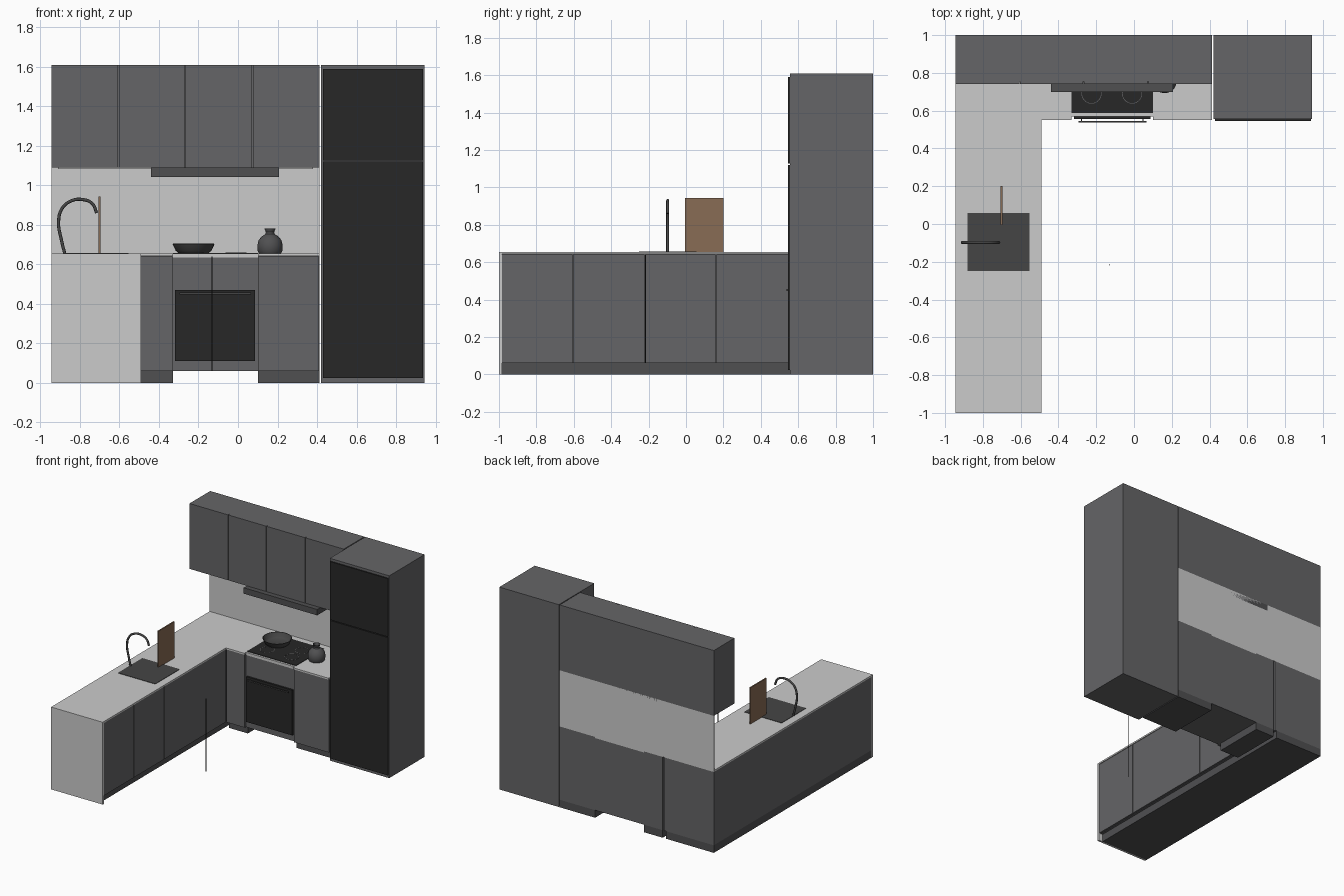
import bpy, bmesh, math
from mathutils import Vector

if "Cube" in bpy.data.objects:
    bpy.data.objects.remove(bpy.data.objects["Cube"])


def material(name, r, g, b):
    m = bpy.data.materials.new(name)
    m.diffuse_color = (r, g, b, 1)
    m.use_nodes = True
    m.node_tree.nodes["Principled BSDF"].inputs["Base Color"].default_value = m.diffuse_color
    return m


GREY = material("cabinet_grey", 0.13, 0.13, 0.135)
DARK = material("toe_grey", 0.08, 0.08, 0.083)
BLACK = material("black_glass", 0.02, 0.02, 0.02)
STONE = material("pale_stone", 0.75, 0.74, 0.72)
WOOD = material("brown_wood", 0.25, 0.15, 0.09)
METAL = material("dark_metal", 0.06, 0.06, 0.06)


def finish(name, bm, mat, smooth=False):
    me = bpy.data.meshes.new(name)
    bmesh.ops.recalc_face_normals(bm, faces=bm.faces)
    if smooth:
        for f in bm.faces:
            f.smooth = True
        for e in bm.edges:
            if len(e.link_faces) == 2 and e.calc_face_angle() > math.radians(35):
                e.smooth = False
    bm.to_mesh(me)
    bm.free()
    ob = bpy.data.objects.new(name, me)
    me.materials.append(mat)
    bpy.context.collection.objects.link(ob)
    return ob


def box(name, x, y, z, mat=GREY):
    bm = bmesh.new()
    bmesh.ops.create_cube(bm, size=1)
    for v in bm.verts:
        v.co = Vector([(r[0] + r[1]) / 2 + c * (r[1] - r[0]) for c, r in zip(v.co, (x, y, z))])
    return finish(name, bm, mat)


def lathe(name, centre, profile, mat, steps=40):
    bm = bmesh.new()
    vs = [bm.verts.new((r, 0, z)) for r, z in profile]
    es = [bm.edges.new(p) for p in zip(vs, vs[1:])]
    bmesh.ops.spin(bm, geom=vs + es, cent=(0, 0, 0), axis=(0, 0, 1), angle=math.tau, steps=steps)
    bmesh.ops.remove_doubles(bm, verts=bm.verts, dist=1e-5)
    ob = finish(name, bm, mat, True)
    ob.location = centre
    return ob


TOP = 0.655      # worktop surface
UNDER = 0.643    # worktop underside
G = 0.002        # half a door gap

# Left run: carcass, plinth, doors, stone end panel and worktop
box("left_carcass", (-0.945, -0.508), (-0.985, 1), (0.06, UNDER))
box("left_plinth", (-0.945, -0.525), (-0.985, 1), (0, 0.06), DARK)
edges = [-0.985, -0.605, -0.22, 0.16, 0.56]
for i, (a, b) in enumerate(zip(edges, edges[1:])):
    box(f"left_door_{i + 1}", (-0.508, -0.495), (a + G, b - G), (0.062, UNDER - 0.002))
box("end_panel", (-0.945, -0.491), (-1, -0.985), (0, UNDER), STONE)
box("left_worktop", (-0.945, -0.491), (-1, 1), (UNDER, TOP), STONE)

# Back run on either side of the oven
for side, a, b in (("corner", -0.495, -0.33), ("right", 0.1, 0.413)):
    box(side + "_carcass", (a, b), (0.572, 1), (0.06, UNDER))
    box(side + "_plinth", (a, b), (0.595, 1), (0, 0.06), DARK)
    box(side + "_door", (a + G, b - G), (0.558, 0.572), (0.06, UNDER - 0.004))
    box(side + "_worktop", (a, b), (0.55, 1), (UNDER, TOP), STONE)

# Oven housing, oven door and handle
box("oven_housing", (-0.33, 0.1), (0.572, 1), (0.06, 0.634))
box("oven_worktop", (-0.33, 0.1), (0.57, 1), (0.634, TOP), STONE)
box("oven_door", (-0.318, 0.087), (0.557, 0.572), (0.11, 0.47), BLACK)
box("oven_handle", (-0.295, 0.065), (0.537, 0.545), (0.447, 0.457), METAL)
for i, x in enumerate((-0.28, 0.045)):
    box(f"handle_post_{i + 1}", (x, x + 0.006), (0.545, 0.557), (0.449, 0.455), METAL)

# Cooktop with four burner rings
box("cooktop", (-0.33, 0.1), (0.587, 0.94), (TOP, 0.659), BLACK)
for i, (x, y) in enumerate([(x, y) for x in (-0.225, -0.01) for y in (0.69, 0.82)]):
    lathe(f"burner_ring_{i + 1}", (x, y, 0.659),
          [(0.050, 0), (0.050, 0.001), (0.053, 0.001), (0.053, 0)], GREY)

# Splashback
box("splashback", (-0.945, 0.413), (0.993, 1), (TOP, 1.09), STONE)

# Wall cabinets, light strip and hood
box("wall_carcass", (-0.945, 0.413), (0.754, 1), (1.09, 1.61))
edges = [-0.945, -0.605, -0.268, 0.074, 0.413]
for i, (a, b) in enumerate(zip(edges, edges[1:])):
    box(f"wall_door_{i + 1}", (a + (G if i else 0), b - (G if i < 3 else 0)), (0.74, 0.754), (1.09, 1.61))
box("light_strip", (-0.91, 0.38), (0.78, 0.795), (1.082, 1.09), STONE)
box("hood", (-0.44, 0.207), (0.70, 1), (1.043, 1.09), DARK)

# Tall fridge housing and its two doors
box("fridge_housing", (0.42, 0.943), (0.555, 1), (0, 1.61))
box("fridge_lower_door", (0.43, 0.937), (0.545, 0.555), (0.024, 1.121), BLACK)
box("fridge_upper_door", (0.43, 0.937), (0.545, 0.555), (1.127, 1.59), BLACK)

# Sink and tap
box("sink", (-0.882, -0.553), (-0.25, 0.057), (TOP, 0.658), METAL)
curve = bpy.data.curves.new("tap", "CURVE")
curve.dimensions = "3D"
curve.bevel_depth = 0.008
curve.bevel_resolution = 4
curve.use_fill_caps = True
path = [(-0.877, 0.655), (-0.895, 0.73), (-0.908, 0.81), (-0.892, 0.88), (-0.845, 0.921),
        (-0.785, 0.928), (-0.737, 0.907), (-0.715, 0.86)]
spline = curve.splines.new("BEZIER")
spline.bezier_points.add(len(path) - 1)
for p, (x, z) in zip(spline.bezier_points, path):
    p.co = (x, -0.098, z)
    p.handle_left_type = p.handle_right_type = "AUTO"
curve.materials.append(METAL)
bpy.context.collection.objects.link(bpy.data.objects.new("tap", curve))

# Chopping board
box("chopping_board", (-0.707, -0.697), (-0.005, 0.2), (TOP, 0.944), WOOD)

# Pan and vase
lathe("pan", (-0.225, 0.815, 0.659),
      [(0, 0), (0.078, 0), (0.09, 0.01), (0.107, 0.045), (0.102, 0.046), (0.086, 0.014), (0.074, 0.006), (0, 0.006)],
      METAL)
lathe("vase", (0.162, 0.757, TOP),
      [(0, 0), (0.055, 0), (0.062, 0.012), (0.064, 0.04), (0.058, 0.068), (0.04, 0.088), (0.024, 0.098),
       (0.021, 0.108), (0.028, 0.126), (0.024, 0.126), (0.016, 0.105), (0, 0.1)], DARK)

# Thin free-standing trim strip in front of the oven
box("trim_strip", (-0.133, -0.129), (-0.219, -0.213), (0.06, 0.64), BLACK)
